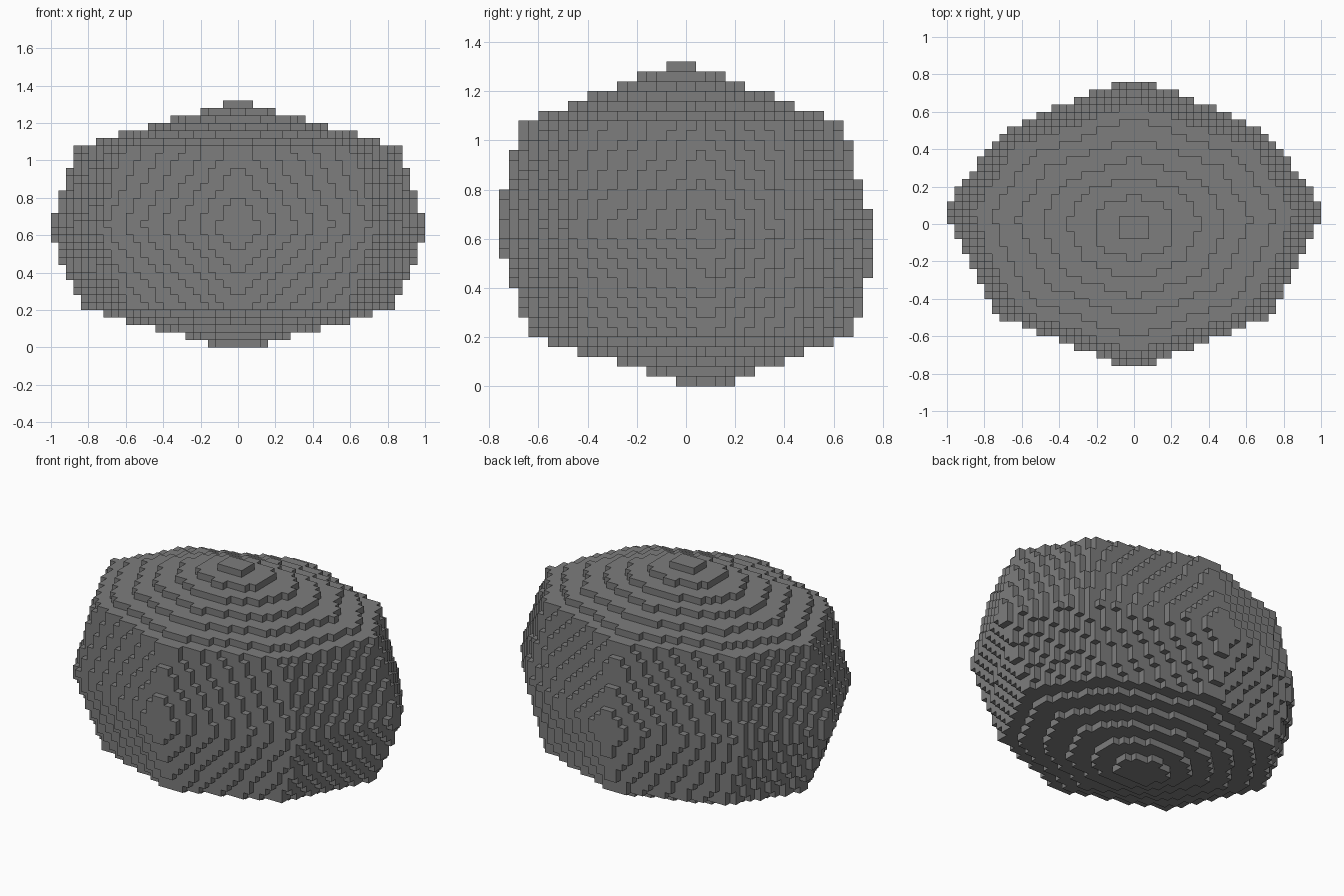
import bpy
import bmesh
from mathutils import Vector

cube = bpy.data.objects.get("Cube")
if cube:
    bpy.data.objects.remove(cube)

CELL = 0.04
COUNT = (50, 38, 33)
ORIGIN = Vector((-1.0, -0.76, 0.0))

# Guide points of the boulder for x >= 0; the other half is mirrored
PEAKS = [(0, -0.02, 1.328), (0, 0.08, -0.025), (1.02, 0.085, 0.62),
         (0, -0.788, 0.64), (0, 0.788, 0.605)]
TOP_RIM = [(0.867, 0.05, 1.07), (0, -0.685, 1.07), (0, 0.64, 1.07),
           (0.635, -0.45, 1.07), (0.635, 0.42, 1.07)]
WAIST = [(0.735, -0.49, 0.64), (0.73, 0.465, 0.63), (0.44, 0.622, 0.61)]
BOTTOM_RIM = [(0.845, 0.08, 0.21), (0, -0.645, 0.21), (0, 0.685, 0.21),
              (0.59, -0.42, 0.21), (0.59, 0.46, 0.21)]


def hull_planes(points):
    """Planes (normal, offset) of the convex hull around the points."""
    bm = bmesh.new()
    for x, y, z in points:
        for side in ((1, -1) if x else (1,)):
            bm.verts.new((x * side, y, z))
    bmesh.ops.convex_hull(bm, input=bm.verts)
    bm.normal_update()
    middle = Vector((0, 0, 0.65))
    planes = []
    for face in bm.faces:
        n = face.normal.copy()
        p = face.calc_center_median()
        if n.dot(p - middle) < 0:
            n.negate()
        planes.append((n, n.dot(p)))
    bm.free()
    return planes


planes = hull_planes(PEAKS + TOP_RIM + WAIST + BOTTOM_RIM)


def is_solid(i, j, k):
    c = ORIGIN + Vector((i + 0.5, j + 0.5, k + 0.5)) * CELL
    return all(n.dot(c) <= d for n, d in planes)


solid = {(i, j, k) for i in range(COUNT[0]) for j in range(COUNT[1])
         for k in range(COUNT[2]) if is_solid(i, j, k)}

# Blocky boulder: one square for every exposed side of a cell
bm = bmesh.new()
corners = {}


def corner(key):
    if key not in corners:
        corners[key] = bm.verts.new(ORIGIN + Vector(key) * CELL)
    return corners[key]


for cell in solid:
    for axis in range(3):
        u, v = (axis + 1) % 3, (axis + 2) % 3
        for step in (0, 1):
            neighbour = list(cell)
            neighbour[axis] += 2 * step - 1
            if tuple(neighbour) in solid:
                continue
            loop = []
            for du, dv in ((0, 0), (1, 0), (1, 1), (0, 1)):
                key = list(cell)
                key[axis] += step
                key[u] += du
                key[v] += dv
                loop.append(corner(tuple(key)))
            bm.faces.new(loop if step else loop[::-1])

mesh = bpy.data.meshes.new("boulder")
bm.to_mesh(mesh)
bm.free()

# Stone colour
stone = bpy.data.materials.new("stone_grey")
stone.use_nodes = True
colour = (0.205, 0.205, 0.205, 1)
stone.diffuse_color = colour
stone.node_tree.nodes["Principled BSDF"].inputs["Base Color"].default_value = colour
mesh.materials.append(stone)

boulder = bpy.data.objects.new("boulder", mesh)
bpy.context.collection.objects.link(boulder)
